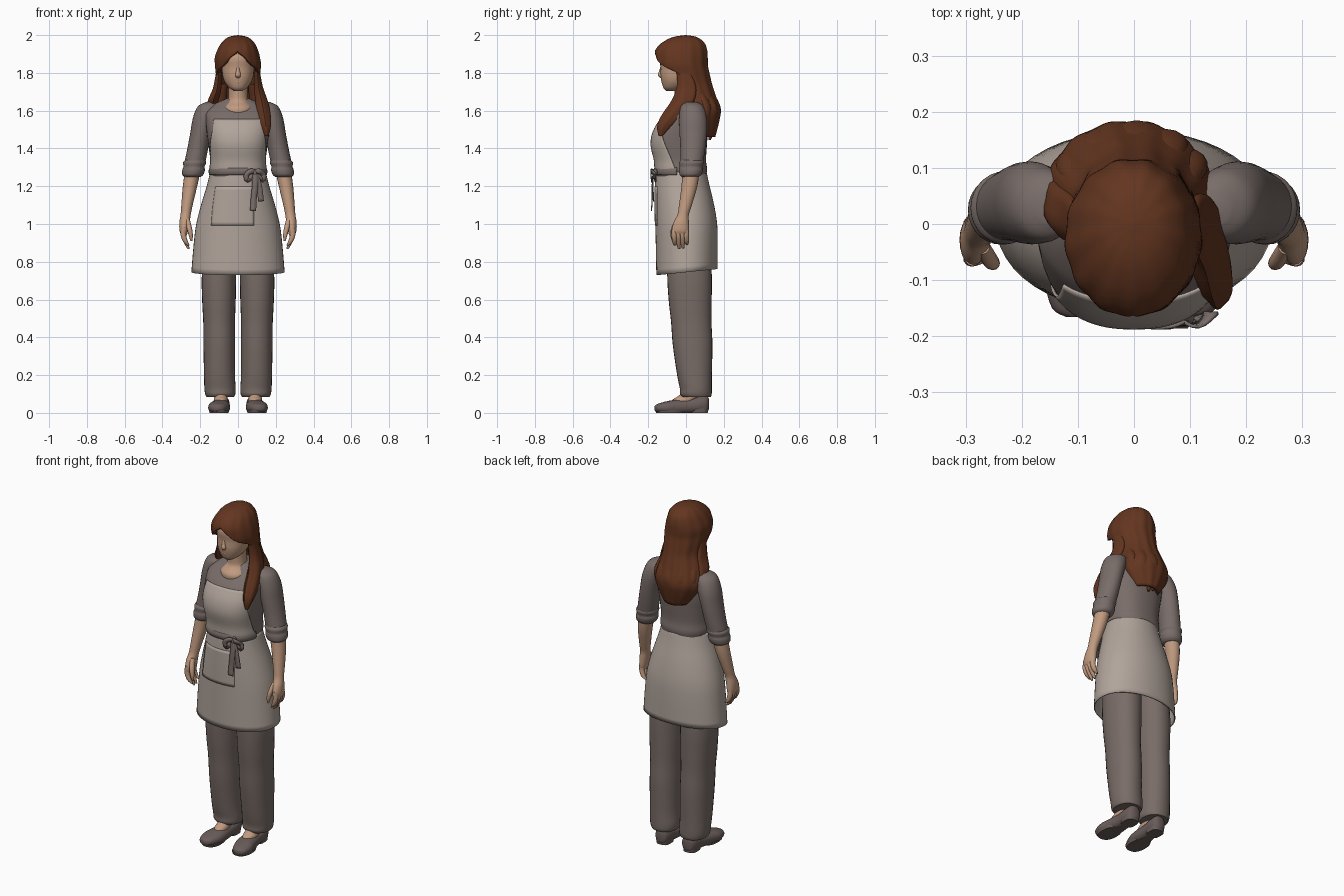
import bpy, bmesh, math
from mathutils import Vector


def material(name, rgb):
    m = bpy.data.materials.new(name)
    m.diffuse_color = (*rgb, 1)
    return m


SKIN = material("skin", (0.53, 0.325, 0.215))
HAIR = material("brown_hair", (0.125, 0.036, 0.014))
SHIRT = material("grey_shirt", (0.19, 0.152, 0.14))
APRON = material("pale_apron", (0.44, 0.375, 0.33))
PANTS = material("grey_trousers", (0.19, 0.15, 0.135))
SHOE = material("dark_shoes", (0.14, 0.108, 0.1))


def finish(name, bm, mat, thick=0):
    me = bpy.data.meshes.new(name)
    bm.to_mesh(me)
    bm.free()
    me.materials.append(mat)
    me.shade_smooth()
    me.set_sharp_from_angle(angle=math.radians(50))
    ob = bpy.data.objects.new(name, me)
    bpy.context.collection.objects.link(ob)
    if thick:
        s = ob.modifiers.new("thickness", "SOLIDIFY")
        s.thickness = thick
    return ob


def smooth_rings(rings, steps):
    """Catmull-Rom interpolation between the given rings."""
    out = []
    for i in range(len(rings) - 1):
        a, b = rings[max(i - 1, 0)], rings[i]
        c, d = rings[i + 1], rings[min(i + 2, len(rings) - 1)]
        for s in range(steps):
            t = s / steps
            out.append([0.5 * (2 * q + (r - p) * t + (2 * p - 5 * q + 4 * r - w) * t * t
                               + (3 * q - p - 3 * r + w) * t ** 3)
                        for p, q, r, w in zip(a, b, c, d)])
    return out + [list(rings[-1])]


def loft(name, rings, mat, n=28, steps=4, power=2, side=1, arc=None, turn=0,
         thick=0, cap=True, wave=0, lobes=13, axis="z", warp=None):
    """Skin rings (height, cx, cy, rx, ry[, angle]), listed from the top down.
    arc 'gap' leaves a front opening of +-angle, 'front' keeps only +-angle."""
    bm = bmesh.new()
    rows = []
    for ring in smooth_rings(rings, steps):
        h, cx, cy, rx, ry = ring[:5]
        a = max(ring[5], 0) if arc else 0
        lo, hi = (a, 2 * math.pi - a) if arc != "front" else (-a, a)
        count = n + 1 if arc else n
        row = []
        for k in range(count):
            t = lo + (hi - lo) * k / n + turn
            s, c = math.sin(t), math.cos(t)
            f = 1 + wave * math.cos(lobes * t)
            x = cx * side + rx * f * math.copysign(abs(s) ** (2 / power), s)
            y = cy - ry * f * math.copysign(abs(c) ** (2 / power), c)
            p = Vector((x, y, h)) if axis == "z" else Vector((x, h, max(y, 0)))
            row.append(bm.verts.new(warp(p) if warp else p))
        rows.append(row)
    for r, q in zip(rows, rows[1:]):
        for k in range(n):
            j = (k + 1) % len(r)
            bm.faces.new((r[k], q[k], q[j], r[j]))
    if cap and not arc:
        bm.faces.new(rows[0])
        bm.faces.new(rows[-1])
        bmesh.ops.recalc_face_normals(bm, faces=bm.faces)
    if arc == "gap":
        bmesh.ops.remove_doubles(bm, verts=bm.verts, dist=0.0002)
    return finish(name, bm, mat, thick)


def grow(rings, d, angles):
    return [(*r[:3], r[3] + d, r[4] + d, a) for r, a in zip(rings, angles)]


def hem_tilt(p):
    p.z += p.y * 0.1 * (1.275 - p.z) / 0.535
    return p


# Shirt body, apron bib and apron skirt
torso = [(1.665, 0, .02, .06, .06), (1.63, 0, .02, .135, .08), (1.59, 0, .003, .17, .105),
         (1.555, 0, -.012, .172, .122), (1.49, 0, -.028, .166, .143), (1.42, 0, -.036, .157, .147),
         (1.34, 0, -.03, .147, .136), (1.29, 0, -.025, .148, .137), (1.255, 0, -.024, .14, .13)]
loft("shirt_body", torso, SHIRT, n=40, power=2.4)
loft("apron_bib", grow(torso[3:], .005, (.74, .88, 1.12, 1.3, 1.4, 1.45)), APRON, arc="front",
     power=2.4, thick=.005)
skirt = [(1.275, 0, -.026, .147, .135), (1.2, 0, -.02, .166, .145), (1.1, 0, -.008, .196, .156),
         (1.0, 0, .001, .221, .163), (.9, 0, .004, .234, .164), (.745, 0, .005, .247, .162)]
loft("apron_skirt", skirt, APRON, n=48, power=2.1, cap=False, thick=.006, warp=hem_tilt)
loft("apron_pocket", grow(skirt[1:4], .003, (.62, .57, .52)), APRON, n=16, power=2.1,
     arc="front", turn=-.15, thick=.004, warp=hem_tilt)
loft("waist_tie", [(1.3, 0, -.026, .151, .14, 1.45), (1.285, 0, -.026, .156, .146, 1.45),
                   (1.272, 0, -.026, .156, .146, 1.45), (1.26, 0, -.026, .153, .141, 1.45)],
     SHIRT, n=40, power=2.3, steps=2, arc="front", thick=.006)


# Bow: knot, two drooping loops and two tails
def ribbon(name, path, width, mat):
    """Flat band through (x, y, z) points, widened along its in-plane normal."""
    bm = bmesh.new()
    pts = [Vector(p) for p in smooth_rings(path, 4)]
    rows = []
    for i, p in enumerate(pts):
        d = pts[min(i + 1, len(pts) - 1)] - pts[max(i - 1, 0)]
        w = Vector((d.z, 0, -d.x)).normalized() * width / 2
        rows.append((bm.verts.new(p - w), bm.verts.new(p + w)))
    for a, b in zip(rows, rows[1:]):
        bm.faces.new((a[0], b[0], b[1], a[1]))
    return finish(name, bm, mat, .006)


loft("bow_knot", [(1.292, .09, -.163, .008, .006), (1.275, .09, -.166, .018, .015),
                  (1.252, .09, -.166, .012, .008)], SHIRT, n=16)
for s, tag in ((-1, "left"), (1, "right")):
    ribbon("bow_loop_" + tag, [(.09, -.168, 1.275), (.09 + s * .022, -.18, 1.28),
           (.09 + s * .046, -.17 + s * .012, 1.26), (.09 + s * .04, -.168 + s * .01, 1.232),
           (.09 + s * .012, -.168, 1.258)], .026, SHIRT)
ribbon("bow_tail_long", [(.092, -.17, 1.27), (.09, -.176, 1.2), (.083, -.176, 1.13),
                         (.08, -.18, 1.07)], .032, SHIRT)
ribbon("bow_tail_short", [(.092, -.17, 1.27), (.112, -.172, 1.2), (.122, -.168, 1.12)],
       .03, SHIRT)

# Head, nose, lips and neck
loft("head", [(1.955, 0, -.02, .03, .04), (1.93, 0, -.02, .07, .095), (1.88, 0, -.025, .086, .115),
              (1.83, 0, -.027, .086, .108), (1.785, 0, -.035, .082, .1), (1.75, 0, -.047, .07, .082),
              (1.72, 0, -.066, .046, .053), (1.704, 0, -.076, .02, .027)], SKIN, power=2.2)
loft("nose", [(1.84, 0, -.128, .006, .006), (1.81, 0, -.132, .01, .01),
              (1.788, 0, -.134, .015, .015), (1.774, 0, -.13, .01, .007)], SKIN, n=14)
loft("lips", [(1.758, 0, -.122, .012, .005), (1.75, 0, -.122, .022, .008),
              (1.738, 0, -.116, .012, .006)], SKIN, n=14)
loft("neck", [(1.76, 0, -.01, .05, .055), (1.69, 0, -.008, .05, .053), (1.65, 0, -.008, .056, .058),
              (1.615, 0, -.02, .082, .08), (1.58, 0, -.02, .08, .08)], SKIN)

# Hair: cap and long back in one shell with a parted opening at the face
loft("hair", [(2.0, 0, 0, .0001, .0001, 0), (1.99, 0, -.005, .05, .062, 0),
              (1.96, 0, -.014, .086, .112, 0), (1.92, -.002, -.024, .107, .137, 0),
              (1.88, -.003, -.025, .119, .141, .36), (1.84, 0, -.022, .121, .139, .72),
              (1.80, 0, -.01, .117, .135, 1.3), (1.74, 0, .012, .111, .127, 1.6),
              (1.68, -.005, .03, .128, .128, 1.6), (1.60, -.008, .055, .148, .128, 1.65),
              (1.54, -.008, .068, .13, .108, 1.7), (1.46, -.005, .085, .075, .07, 1.8)],
     HAIR, n=78, arc="gap", thick=.02, wave=.014)
for i, (x, y, low, w) in enumerate(((-.1, .1, 1.51, .04), (-.05, .138, 1.465, .045),
                                    (.005, .15, 1.445, .045), (.055, .135, 1.47, .042),
                                    (.095, .1, 1.52, .036))):
    loft(f"hair_lock_{i}", [(1.74, x * .75, y - .05, w * .5, .015), (1.63, x, y, w, .03),
                            (1.55, x * .9, y - .002, w * .85, .028),
                            (low, x * .65, y - .025, .006, .006)], HAIR, n=14)
loft("front_hair_strand", [(1.83, .1, -.02, .012, .03), (1.73, .108, .005, .022, .05),
                           (1.65, .125, -.015, .032, .06), (1.58, .138, -.065, .034, .058),
                           (1.52, .148, -.112, .026, .038), (1.465, .152, -.135, .008, .01)],
     HAIR, n=24, wave=.07, lobes=5)
loft("side_hair_strand", [(1.83, -.1, -.01, .012, .03), (1.72, -.11, .01, .022, .045),
                          (1.65, -.132, .03, .028, .045), (1.58, -.14, .07, .015, .03)],
     HAIR, n=20, wave=.06, lobes=5)

# Limbs, mirrored left and right
for s, tag in ((-1, "left_"), (1, "right_")):
    loft(tag + "sleeve", [(1.645, .145, .03, .025, .03), (1.622, .155, .032, .058, .06),
                          (1.56, .178, .037, .061, .073), (1.48, .197, .038, .056, .072),
                          (1.4, .213, .036, .055, .066), (1.32, .229, .03, .055, .06),
                          (1.28, .235, .026, .05, .055)], SHIRT, side=s)
    loft(tag + "rolled_cuff", [(1.34, .226, .03, .052, .058), (1.325, .23, .029, .061, .065),
                               (1.303, .233, .027, .056, .061), (1.285, .235, .026, .06, .063),
                               (1.262, .239, .024, .056, .058), (1.25, .24, .023, .044, .046)],
         SHIRT, side=s)
    loft(tag + "forearm", [(1.3, .236, .028, .042, .045), (1.2, .254, .018, .038, .042),
                           (1.1, .27, -.003, .03, .034), (1.05, .277, -.015, .027, .03),
                           (1.01, .283, -.025, .027, .04), (.965, .287, -.03, .023, .046),
                           (.94, .285, -.03, .014, .04)], SKIN, side=s, n=20)
    for k in range(4):
        y, low = -.062 + k * .021, (.885, .868, .87, .89)[k]
        loft(f"{tag}finger_{k}", [(.985, .288, y, .013, .013), (.94, .289, y, .015, .014),
                                  (.905, .277, y + .002, .013, .013),
                                  (low, .262, y + .004, .006, .006)], SKIN, side=s, n=10)
    loft(tag + "thumb", [(1.03, .27, -.04, .013, .014), (.98, .258, -.062, .014, .016),
                         (.94, .25, -.07, .011, .012), (.91, .247, -.07, .005, .005)],
         SKIN, side=s, n=12)
    loft(tag + "trouser_leg", [(1.05, .085, .01, .085, .11), (.75, .1, .018, .091, .118),
                               (.6, .101, .022, .089, .114), (.48, .1, .028, .084, .107),
                               (.36, .099, .035, .084, .105), (.2, .098, .045, .082, .092),
                               (.13, .095, .052, .083, .085), (.1, .094, .052, .08, .084),
                               (.085, .094, .055, .073, .077)], PANTS, side=s, power=2.15)
    loft(tag + "foot", [(.13, .09, .045, .03, .04), (.09, .09, .015, .034, .055),
                        (.07, .092, -.01, .036, .06), (.03, .092, -.03, .036, .06)],
         SKIN, side=s, n=20)
    loft(tag + "shoe", [(-.166, .108, .025, .012, .012), (-.15, .108, .026, .038, .022),
                        (-.1, .103, .028, .055, .034), (-.05, .095, .031, .053, .039),
                        (.02, .09, .036, .045, .039), (.08, .088, .045, .044, .044),
                        (.112, .087, .047, .034, .042), (.122, .086, .047, .014, .025)],
         SHOE, side=s, axis="y", n=28, power=2.3)
    loft(tag + "heel", [(.04, .088, .07, .042, .05), (0, .088, .07, .038, .045)],
         SHOE, side=s, power=3, steps=1)
    loft(tag + "sole", [(.014, .1, -.085, .054, .078), (0, .1, -.085, .05, .073)],
         SHOE, side=s, power=2.4, steps=1)

# Trouser seat joining the legs under the apron
loft("trouser_seat", [(1.15, 0, 0, .16, .13), (1.0, 0, .01, .185, .135),
                      (.88, 0, .015, .18, .125), (.84, 0, .015, .12, .08)], PANTS, power=2.3)
